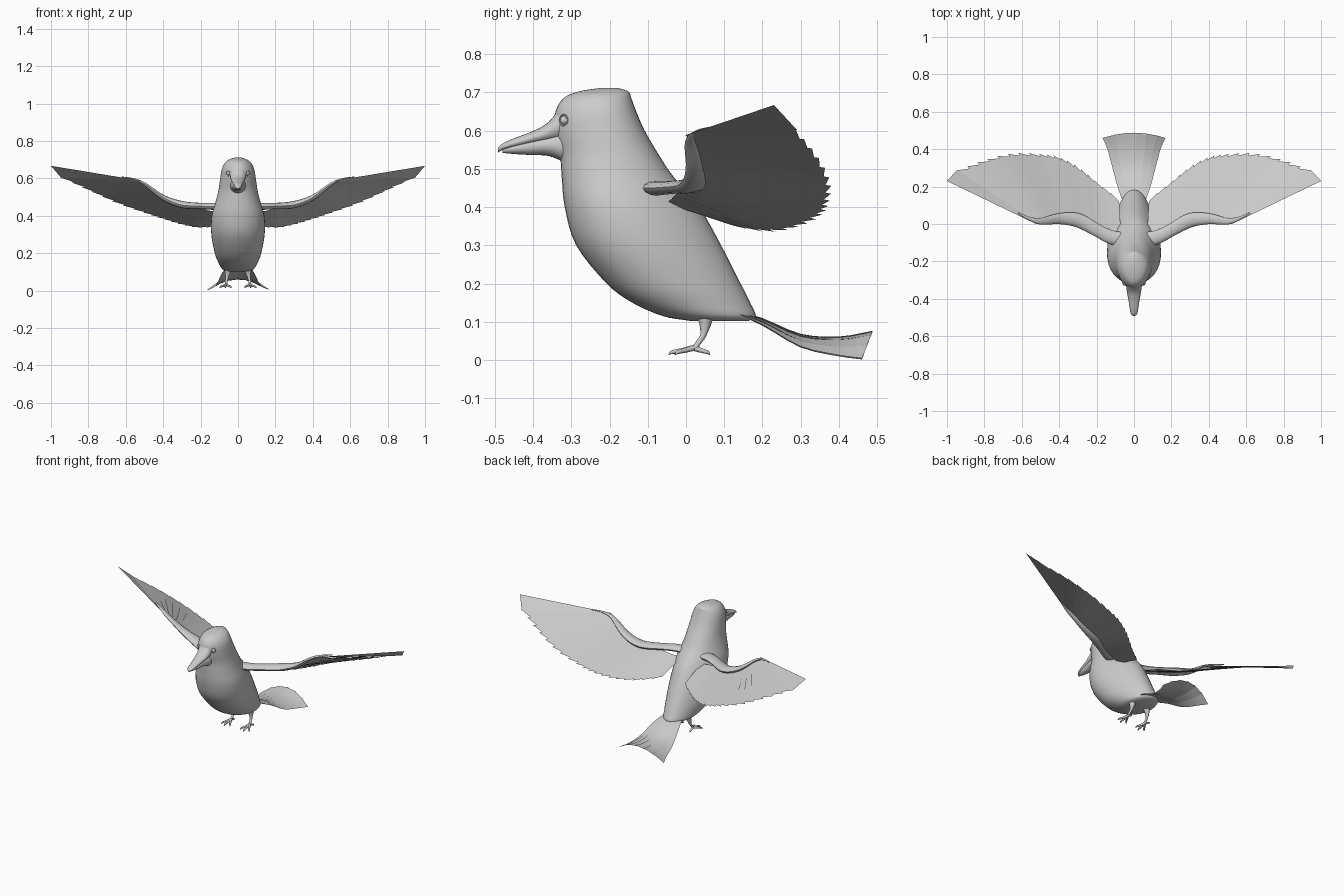
import bpy, bmesh
from math import sin, cos, pi, radians
from mathutils import Vector

if "Cube" in bpy.data.objects:
    bpy.data.objects.remove(bpy.data.objects["Cube"], do_unlink=True)

grey = bpy.data.materials.new("plain grey")
grey.use_nodes = True
grey.diffuse_color = (0.6, 0.6, 0.6, 1)
grey.node_tree.nodes["Principled BSDF"].inputs["Base Color"].default_value = (0.6, 0.6, 0.6, 1)


def sample(points, t):
    """Smooth curve through evenly weighted points, t from 0 to 1."""
    pts = [Vector(p) for p in points]
    last = len(pts) - 1
    i = min(int(t * last), last - 1)
    u = t * last - i
    b, c = pts[i], pts[i + 1]
    a = pts[i - 1] if i else b * 2 - c
    d = pts[i + 2] if i + 2 <= last else c * 2 - b
    return (b * 2 + (c - a) * u + (a * 2 - b * 5 + c * 4 - d) * u**2
            + (b * 3 - a - c * 3 + d) * u**3) / 2


def finish(name, bm, mirror=False, smooth=True):
    mesh = bpy.data.meshes.new(name)
    bm.to_mesh(mesh)
    bm.free()
    mesh.materials.append(grey)
    if smooth:
        for face in mesh.polygons:
            face.use_smooth = True
        mesh.set_sharp_from_angle(angle=radians(50))
    obj = bpy.data.objects.new(name, mesh)
    bpy.context.collection.objects.link(obj)
    if mirror:
        obj.modifiers.new("mirror", 'MIRROR')


def loft(bm, rings):
    """Skin a row of closed rings and cap both ends."""
    rows = [[bm.verts.new(p) for p in ring] for ring in rings]
    n = len(rows[0])
    faces = [bm.faces.new((a[i], a[(i + 1) % n], b[(i + 1) % n], b[i]))
             for a, b in zip(rows, rows[1:]) for i in range(n)]
    faces += [bm.faces.new(rows[0]), bm.faces.new(rows[-1])]
    bmesh.ops.recalc_face_normals(bm, faces=faces)


def tube(bm, path, steps=16, sides=12, flat=1.0):
    """Tapered limb; each path point is x, y, z, radius."""
    pts = [sample([Vector(p[:3]) for p in path], i / steps) for i in range(steps + 1)]
    radii = [sample([(p[3], 0, 0) for p in path], i / steps).x for i in range(steps + 1)]
    rings = []
    for i, p in enumerate(pts):
        along = (pts[min(i + 1, steps)] - pts[max(i - 1, 0)]).normalized()
        side = along.cross(Vector((0, 0, 1)))
        side = side.normalized() if side.length > 0.05 else Vector((1, 0, 0))
        up = side.cross(along)
        rings.append([p + radii[i] * (side * cos(2 * pi * k / sides)
                      + up * flat * sin(2 * pi * k / sides)) for k in range(sides)])
    loft(bm, rings)


# Body and head: height, front, back, half width, bias of width to the back
BODY = [(.103, .01, .165, .055, -.1), (.115, -.06, .183, .084, -.12),
        (.15, -.14, .168, .104, -.15), (.2, -.207, .143, .122, -.18),
        (.3, -.287, .092, .14, -.2), (.4, -.317, .035, .138, -.2),
        (.48, -.325, -.033, .118, -.1), (.54, -.33, -.073, .104, 0),
        (.6, -.345, -.108, .095, .1), (.65, -.341, -.13, .086, .1),
        (.685, -.32, -.143, .068, .1), (.702, -.282, -.15, .045, 0),
        (.711, -.23, -.175, .02, 0)]


def body_ring(t, sides=40):
    z = sample([(r[0], r[1], r[2]) for r in BODY], t)
    w = sample([(r[3], r[4], 0) for r in BODY], t)
    mid, half = (z.y + z.z) / 2, (z.z - z.y) / 2
    angles = [2 * pi * k / sides for k in range(sides)]
    return [(w.x * sin(a) * (1 + w.y * cos(a)), mid + half * cos(a), z.x) for a in angles]


bm = bmesh.new()
loft(bm, [body_ring(i / 48) for i in range(49)])
finish("body", bm)

# Beak halves, closed along the mouth line: y, top, bottom, half width
UPPER = [(-.27, .69, .575, .04), (-.32, .668, .573, .043), (-.36, .622, .57, .038),
         (-.4, .599, .565, .031), (-.45, .58, .555, .023), (-.48, .566, .549, .017),
         (-.491, .556, .543, .006)]
LOWER = [(-.27, .605, .49, .04), (-.32, .602, .518, .042), (-.36, .591, .534, .035),
         (-.4, .582, .536, .027), (-.45, .567, .539, .019), (-.48, .557, .542, .008)]
for name, rows in (("upper_beak", UPPER), ("lower_beak", LOWER)):
    bm = bmesh.new()
    rings = []
    for i in range(19):
        s = sample([r[:3] for r in rows], i / 18)
        w = sample([(r[3], 0, 0) for r in rows], i / 18).x
        rings.append([(w * cos(k * pi / 10), s.x, (s.y + s.z) / 2 + (s.y - s.z) / 2 * sin(k * pi / 10))
                      for k in range(20)])
    loft(bm, rings)
    finish(name, bm)

# Eyes with a raised lid ring
eye = Vector((.05, -.317, .627))
out = Vector((.735, -.678, 0))
across = Vector((.678, .735, 0))
bm = bmesh.new()
bmesh.ops.create_uvsphere(bm, u_segments=16, v_segments=10, radius=.012)
bmesh.ops.translate(bm, verts=bm.verts, vec=eye)
finish("eyes", bm, mirror=True)
bm = bmesh.new()
for k in range(16):
    a, b = 2 * pi * k / 16, 2 * pi * (k + 1) / 16
    ends = [eye + out * .004 + across * .013 * cos(q) + Vector((0, 0, .014 * sin(q))) for q in (a, b)]
    tube(bm, [(*p, .0025) for p in ends], steps=1, sides=6)
finish("eyelids", bm, mirror=True)

# Wing arms
bm = bmesh.new()
tube(bm, [(.06, -.085, .448, .04), (.13, -.068, .45, .037), (.2, -.032, .452, .034),
          (.3, .02, .46, .038), (.4, .028, .497, .029), (.5, .014, .57, .017),
          (.56, .03, .597, .009), (.62, .06, .608, .004)], steps=28, flat=.5)
finish("wing_arms", bm, mirror=True)

# Flight feathers: fan from the arm to the trailing edge, with stepped tips
ROOTS = [(.07, -.05, .408), (.2, -.02, .437), (.3, .02, .453), (.4, .025, .493),
         (.48, .02, .555), (.53, .008, .588)]
TIPS = [(.08, .13, .348), (.2, .225, .335), (.3, .305, .352), (.4, .358, .382),
        (.5, .375, .415), (.65, .378, .468), (.8, .343, .536), (.945, .287, .603)]
COUNT = 19
bm = bmesh.new()


def blade(points):
    bm.faces.new([bm.verts.new(p) for p in points])


lift = Vector((0, 0, .0015))
for i in range(COUNT):
    inner, outer = max(0, i - .3) / COUNT, (i + 1) / COUNT
    r0, r1 = sample(ROOTS, inner), sample(ROOTS, outer)
    t0, t1 = sample(TIPS, inner), sample(TIPS, outer)
    blade([r0 + lift, r1, t1, r0.lerp(t0, .95) + lift])
blade([sample(ROOTS, .96), Vector((.52, -.002, .588)),
       Vector((1, .23, .667)), Vector((.945, .29, .602))])
finish("wing_feathers", bm, mirror=True, smooth=False)

# Tail: curved feathers spreading backwards and drooping to the sides
MIDDLE = [(.12, .13), (.2, .107), (.3, .066), (.4, .059), (.488, .074)]
EDGE = [(.06, .12, .125), (.088, .2, .09), (.115, .3, .033), (.142, .4, .01), (.168, .46, .002)]
FEATHERS = 6
bm = bmesh.new()
for i in range(FEATHERS):
    u0, u1 = 2 * i / FEATHERS - 1, 2 * (i + 1.2) / FEATHERS - 1
    rows = []
    for k in range(13):
        row = []
        for j, u in enumerate((u0, min(u1, 1))):
            m, e = sample([(0, *p) for p in MIDDLE], k / 12), sample(EDGE, k / 12)
            p = m.lerp(e, u * u)
            p.x = u * e.x
            p.z += .003 * j
            row.append(bm.verts.new(p))
        rows.append(row)
    for a, b in zip(rows, rows[1:]):
        bm.faces.new((a[0], a[1], b[1], b[0]))
finish("tail_feathers", bm)

# Legs, toes and claws
bm = bmesh.new()
tube(bm, [(.05, .05, .125, .026), (.055, .05, .095, .016), (.06, .045, .065, .008),
          (.063, .032, .045, .007), (.064, .022, .03, .008)], sides=10)
for dx, dy in ((-.028, -.05), (.003, -.066), (.034, -.048), (.004, .042)):
    tube(bm, [(.064, .02, .032, .008), (.064 + dx * .5, .02 + dy * .5, .025, .006),
              (.064 + dx * .85, .02 + dy * .85, .021, .005),
              (.064 + dx, .02 + dy, .014, .001)], steps=9, sides=8)
finish("legs", bm, mirror=True)
